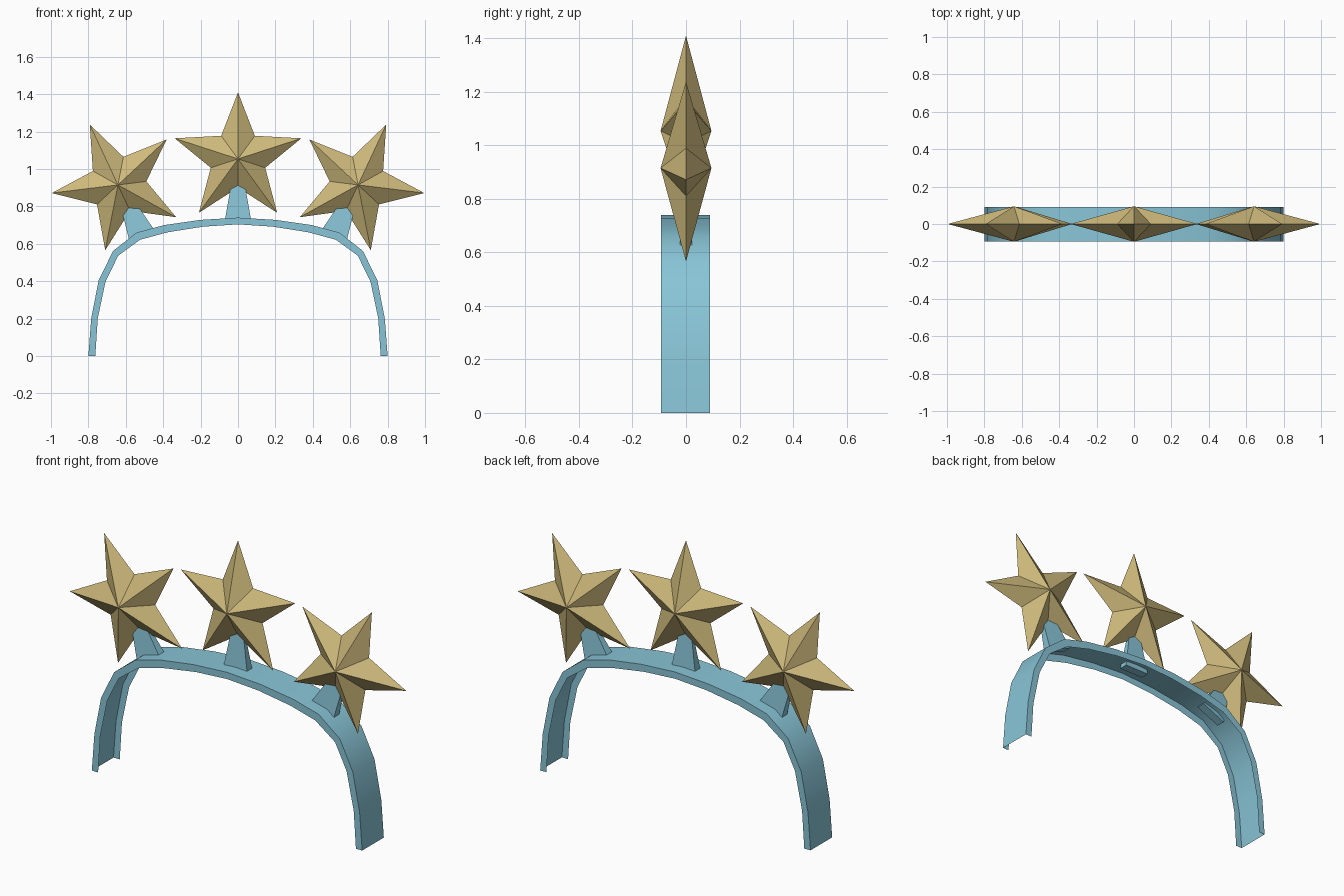
import bpy, bmesh, math
from mathutils import Matrix

if "Cube" in bpy.data.objects:
    bpy.data.objects.remove(bpy.data.objects["Cube"])


def material(name, rgb):
    m = bpy.data.materials.new(name)
    m.diffuse_color = (*rgb, 1)
    m.use_nodes = True
    m.node_tree.nodes["Principled BSDF"].inputs["Base Color"].default_value = m.diffuse_color
    return m


BLUE = material("light blue", (0.25, 0.56, 0.68))
GOLD = material("gold", (0.62, 0.49, 0.20))


def make(name, verts, faces, mat, matrix=Matrix(), fix_normals=True):
    bm = bmesh.new()
    vs = [bm.verts.new(v) for v in verts]
    for f in faces:
        bm.faces.new([vs[i] for i in f])
    if fix_normals:
        bmesh.ops.recalc_face_normals(bm, faces=bm.faces)
    me = bpy.data.meshes.new(name)
    bm.to_mesh(me)
    bm.free()
    me.materials.append(mat)
    ob = bpy.data.objects.new(name, me)
    ob.matrix_world = matrix
    bpy.context.collection.objects.link(ob)
    return ob


# Head band: open channel, outer skin with a flange on the front and back edges
outer = [(-0.80, 0), (-0.785, 0.2), (-0.745, 0.405), (-0.668, 0.562),
         (-0.543, 0.66), (-0.395, 0.70), (-0.2, 0.728), (0, 0.74)]
inner = [(-0.763, 0), (-0.75, 0.2), (-0.708, 0.40), (-0.64, 0.537),
         (-0.523, 0.622), (-0.375, 0.662), (-0.185, 0.692), (0, 0.704)]


def mirrored(half):
    return half + [(-x, z) for x, z in reversed(half[:-1])]


verts, faces = [], []
for (ox, oz), (ix, iz) in zip(mirrored(outer), mirrored(inner)):
    verts += [(ix, -0.093, iz), (ox, -0.093, oz), (ox, 0.09, oz), (ix, 0.09, iz)]
for i in range(len(verts) // 4 - 1):
    a = i * 4
    faces += [(a + k, a + k + 1, a + k + 5, a + k + 4) for k in range(3)]
band = make("head_band", verts, faces, BLUE, fix_normals=False)
bpy.context.view_layer.objects.active = band
band.select_set(True)
bpy.ops.object.shade_smooth_by_angle(angle=math.radians(35))
band.select_set(False)


def placed(x, z, tilt):
    return Matrix.Translation((x, 0, z)) @ Matrix.Rotation(math.radians(tilt), 4, 'Y')


# Five-pointed star with a raised centre on both sides
def star(name, x, z, tilt, R=0.356, r=0.153, depth=0.095):
    verts = [(0, -depth, 0), (0, depth, 0)]
    for i in range(10):
        rad, a = (r if i % 2 else R), i * math.pi / 5
        verts.append((rad * math.sin(a), 0, rad * math.cos(a)))
    faces = [(c, 2 + i, 2 + (i + 1) % 10) for c in (0, 1) for i in range(10)]
    make(name, verts, faces, GOLD, placed(x, z, tilt))


# Tapered peg that passes through the band and holds a star
def peg(name, x, z, tilt):
    verts = [(sx * w, sy * d, h) for w, d, h in ((0.073, 0.024, -0.02), (0.036, 0.007, 0.19))
             for sx, sy in ((-1, -1), (1, -1), (1, 1), (-1, 1))]
    faces = [(0, 1, 2, 3), (4, 5, 6, 7)] + [(i, (i + 1) % 4, (i + 1) % 4 + 4, i + 4) for i in range(4)]
    make(name, verts, faces, BLUE, placed(x, z, tilt))


star("centre_star", 0, 1.054, 0)
peg("centre_peg", 0, 0.73, 0)
for side, s in (("left", -1), ("right", 1)):
    star(side + "_star", s * 0.642, 0.915, s * 25)
    peg(side + "_peg", s * 0.522, 0.662, s * 24)
